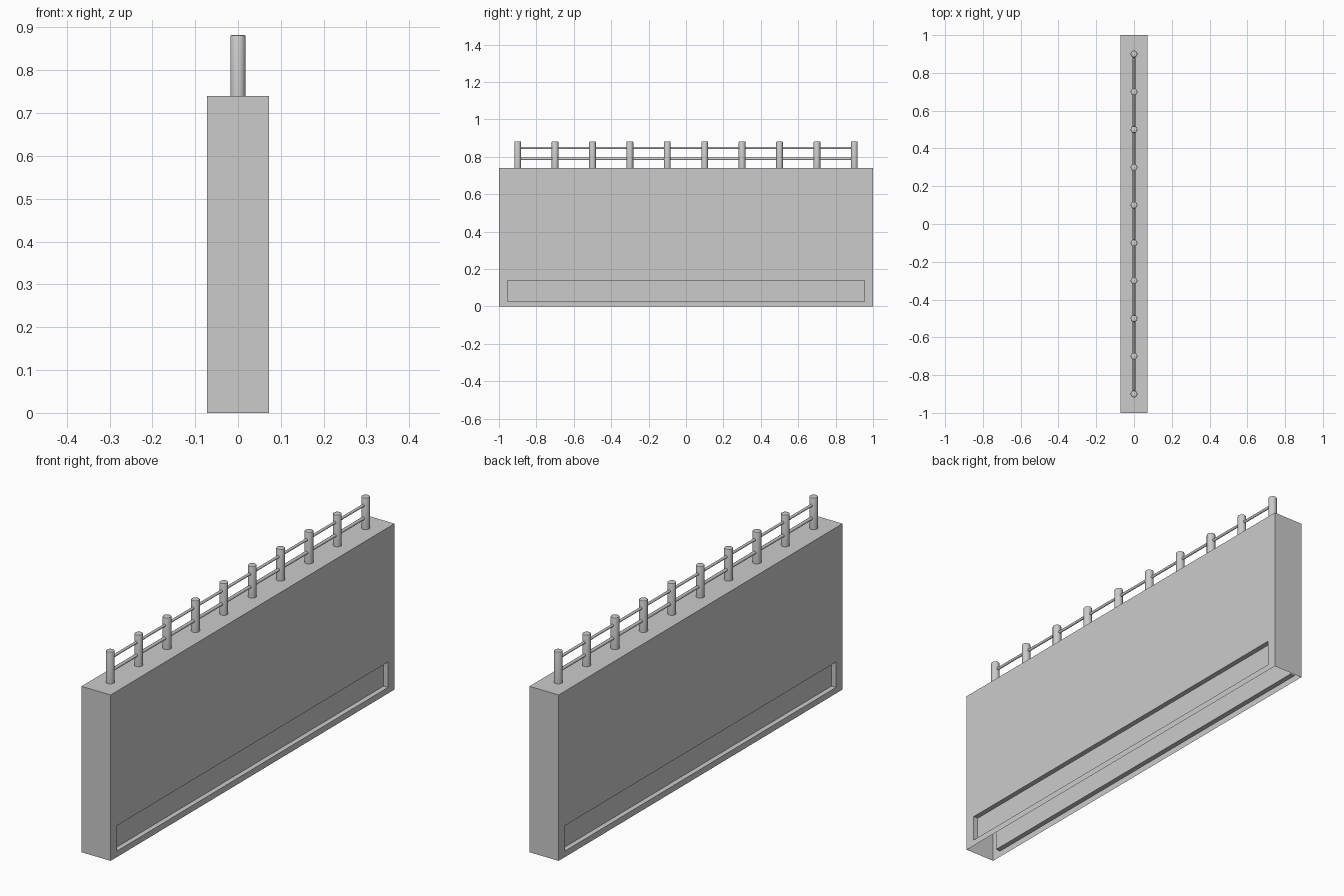
import bpy
import bmesh
import math
from mathutils import Matrix, Vector

cube = bpy.data.objects.get("Cube")
if cube:
    bpy.data.objects.remove(cube, do_unlink=True)

HALF_X, HALF_Y, WALL_Z = 0.072, 1.0, 0.74
PANEL_Y, PANEL_LOW, PANEL_HIGH, PANEL_DEPTH = 0.955, 0.027, 0.14, 0.022
POST_TOP, POST_RADIUS = 0.882, 0.018

grey = bpy.data.materials.new("concrete_grey")
grey.use_nodes = True
colour = (0.6, 0.6, 0.6, 1)
grey.diffuse_color = colour
grey.node_tree.nodes["Principled BSDF"].inputs["Base Color"].default_value = colour


def finish(name, bm, smooth=False):
    """Turn a bmesh into a named object."""
    mesh = bpy.data.meshes.new(name)
    bm.to_mesh(mesh)
    bm.free()
    mesh.materials.append(grey)
    obj = bpy.data.objects.new(name, mesh)
    bpy.context.collection.objects.link(obj)
    if smooth:
        bpy.ops.object.select_all(action="DESELECT")
        obj.select_set(True)
        bpy.context.view_layer.objects.active = obj
        bpy.ops.object.shade_smooth_by_angle(angle=math.radians(40))
    return obj


def add_cylinder(bm, radius, length, matrix, sides):
    return bmesh.ops.create_cone(bm, cap_ends=True, segments=sides, radius1=radius,
                                 radius2=radius, depth=length, matrix=matrix)["verts"]


# Barrier wall: thin shell, open underneath
bm = bmesh.new()
bmesh.ops.create_cube(bm, size=1, matrix=Matrix.Translation((0, 0, WALL_Z / 2))
                      @ Matrix.Diagonal((2 * HALF_X, 2 * HALF_Y, WALL_Z, 1)))
bm.normal_update()
bottom = [f for f in bm.faces if f.normal.z < -0.5]
bmesh.ops.delete(bm, geom=bottom, context="FACES_ONLY")


def cut(co, normal):
    """Cut only the two long sides."""
    sides = [f for f in bm.faces if abs(f.normal.x) > 0.5]
    edges = {e for f in sides for e in f.edges}
    verts = {v for f in sides for v in f.verts}
    bmesh.ops.bisect_plane(bm, geom=sides + list(edges) + list(verts),
                           plane_co=co, plane_no=normal)
    bm.normal_update()


for z in (PANEL_LOW, PANEL_HIGH):
    cut(Vector((0, 0, z)), Vector((0, 0, 1)))
for y in (-PANEL_Y, PANEL_Y):
    cut(Vector((0, y, 0)), Vector((0, 1, 0)))

# Long recessed panel low on both sides
panels = []
for f in bm.faces:
    c = f.calc_center_median()
    if abs(f.normal.x) > 0.5 and abs(c.y) < PANEL_Y and PANEL_LOW < c.z < PANEL_HIGH:
        panels.append(f)
bmesh.ops.inset_individual(bm, faces=panels, thickness=0, depth=-PANEL_DEPTH)
finish("barrier_wall", bm)

# Row of fence posts with softened tops
for i in range(10):
    bm = bmesh.new()
    height = POST_TOP - WALL_Z
    place = Matrix.Translation((0, -0.9 + 0.2 * i, WALL_Z + height / 2))
    add_cylinder(bm, POST_RADIUS, height, place, 16)
    rim = [e for e in bm.edges if all(v.co.z > POST_TOP - 0.001 for v in e.verts)]
    bmesh.ops.bevel(bm, geom=rim, offset=0.004, segments=2, profile=0.5, affect="EDGES")
    finish(f"fence_post_{i + 1}", bm, smooth=True)

# Two rails running through the posts
for name, z, radius in (("upper_rail", 0.847, 0.006), ("lower_rail", 0.789, 0.007)):
    bm = bmesh.new()
    add_cylinder(bm, radius, 1.8, Matrix.Translation((0, 0, z))
                 @ Matrix.Rotation(math.pi / 2, 4, "X"), 12)
    finish(name, bm, smooth=True)
